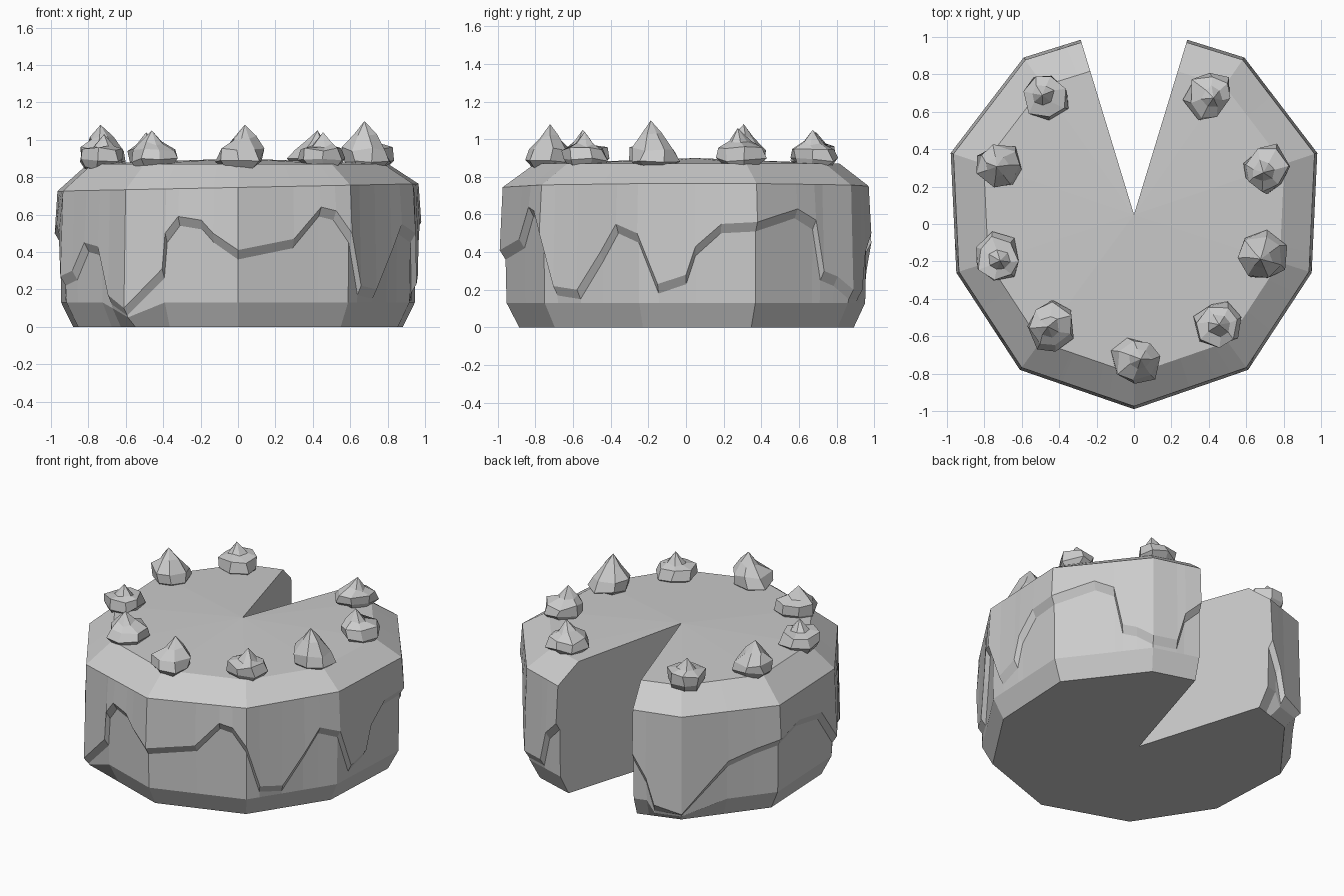
import bpy, bmesh, math, random
from mathutils import Vector

random.seed(7)
if "Cube" in bpy.data.objects:
    bpy.data.objects.remove(bpy.data.objects["Cube"])

grey = bpy.data.materials.new("plain_grey")
grey.use_nodes = True
grey.diffuse_color = (0.6, 0.6, 0.6, 1)
grey.node_tree.nodes["Principled BSDF"].inputs["Base Color"].default_value = (0.6, 0.6, 0.6, 1)


def finish(bm, name):
    bmesh.ops.recalc_face_normals(bm, faces=bm.faces)
    mesh = bpy.data.meshes.new(name)
    bm.to_mesh(mesh)
    bm.free()
    mesh.materials.append(grey)
    obj = bpy.data.objects.new(name, mesh)
    bpy.context.collection.objects.link(obj)


# Half outline of the cake, from the front corner to the edge of the missing slice
half = [(0, -0.99), (0.61, -0.78), (0.95, -0.26), (0.98, 0.38), (0.59, 0.89), (0.285, 0.985)]
corners = [Vector((-x, y)) for x, y in reversed(half[1:])] + [Vector(p) for p in half]
hub = Vector((0, 0.05))

# Lower edge of the icing: angle from the front (degrees), height
drips = [(-159, 0.3), (-156, 0.12), (-130, 0.4), (-120, 0.46), (-100, 0.55), (-85, 0.5),
         (-68, 0.3), (-61, 0.45), (-53, 0.43), (-47, 0.17), (-25.5, 0.31), (-24.5, 0.5),
         (-20, 0.59), (-12, 0.57), (-8, 0.5), (18.7, 0.47), (28, 0.64), (33, 0.62),
         (43, 0.22), (52, 0.2), (61, 0.4), (67, 0.55), (81, 0.23), (90, 0.28),
         (93, 0.43), (101, 0.55), (126, 0.63), (133, 0.57), (136, 0.3), (141, 0.27),
         (155, 0.2), (158, 0.4)]
corner_drips = [0.45, 0.07, 0.5, 0.27, 0.1, 0.41, 0.5, 0.5, 0.56, 0.2, 0.5]


def angle(p):
    return math.degrees(math.atan2(p.x, -p.y))


# Columns around the wall: position on the outline and icing height
columns = [(angle(c), c, z) for c, z in zip(corners, corner_drips)]
for a, z in drips:
    ray = Vector((math.sin(math.radians(a)), -math.cos(math.radians(a))))
    for p, q in zip(corners, corners[1:]):
        if angle(p) < a < angle(q):
            t = p.cross(ray) / (p - q).cross(ray)
            columns.append((a, p.lerp(q, t), z))
columns.sort(key=lambda c: c[0])

# Cake body with the raised icing
bm = bmesh.new()
top = bm.verts.new((0, hub.y, 0.9))
bottom = bm.verts.new((0, hub.y, 0))
stacks = []
for a, p, drip in columns:
    base_z = min(0.13, max(0.05, drip - 0.07))
    levels = [(0, 0.9), (base_z, 0.965), (max(drip - 0.05, base_z + 0.01), 0.97),
              (max(drip, base_z + 0.03), 1.0), (0.745 + 0.02 * p.x, 0.985), (0.87, 0.82)]
    stack = []
    for z, scale in levels:
        q = hub + (p - hub) * scale
        stack.append(bm.verts.new((q.x, q.y, z)))
    stacks.append(stack)
for s, t in zip(stacks, stacks[1:]):
    bm.faces.new((bottom, t[0], s[0]))
    bm.faces.new((top, s[-1], t[-1]))
    for k in range(len(s) - 1):
        bm.faces.new((s[k], t[k], t[k + 1], s[k + 1]))
for s in (stacks[0], stacks[-1]):
    bm.faces.new([bottom] + s + [top])
finish(bm, "cake_body")


# Faceted cream dollops with off-centre peaks
def dollop(name, x, y, peak):
    bm = bmesh.new()
    sides = 7
    turn = random.uniform(0, 1)
    lean = Vector((random.uniform(-0.03, 0.03), random.uniform(-0.03, 0.03)))
    rings = []
    for z, r, shift in ((0.845, 0.09, 0), (0.89, 0.13, 0), (0.95, 0.12, 0.3), (peak - 0.07, 0.06, 0.8)):
        ring = []
        for i in range(sides):
            a = math.tau * i / sides + turn + random.uniform(-0.15, 0.15)
            rad = r * random.uniform(0.85, 1.12)
            ring.append(bm.verts.new((x + rad * math.cos(a) + lean.x * shift,
                                      y + rad * math.sin(a) + lean.y * shift,
                                      z + random.uniform(-0.012, 0.012))))
        rings.append(ring)
    tip = bm.verts.new((x + lean.x, y + lean.y, peak))
    bm.faces.new(rings[0])
    for i in range(sides):
        j = (i + 1) % sides
        for low, high in zip(rings, rings[1:]):
            bm.faces.new((low[i], low[j], high[j], high[i]))
        bm.faces.new((rings[-1][i], rings[-1][j], tip))
    finish(bm, name)


spots = [(-0.47, 0.68, 1.04), (-0.71, 0.31, 1.08), (-0.73, -0.18, 1.03),
         (-0.45, -0.55, 1.05), (0.01, -0.73, 1.08), (0.45, -0.54, 1.04),
         (0.69, -0.17, 1.1), (0.71, 0.3, 1.06), (0.4, 0.69, 1.05)]
for n, (x, y, peak) in enumerate(spots, 1):
    dollop(f"cream_dollop_{n}", x, y, peak)
